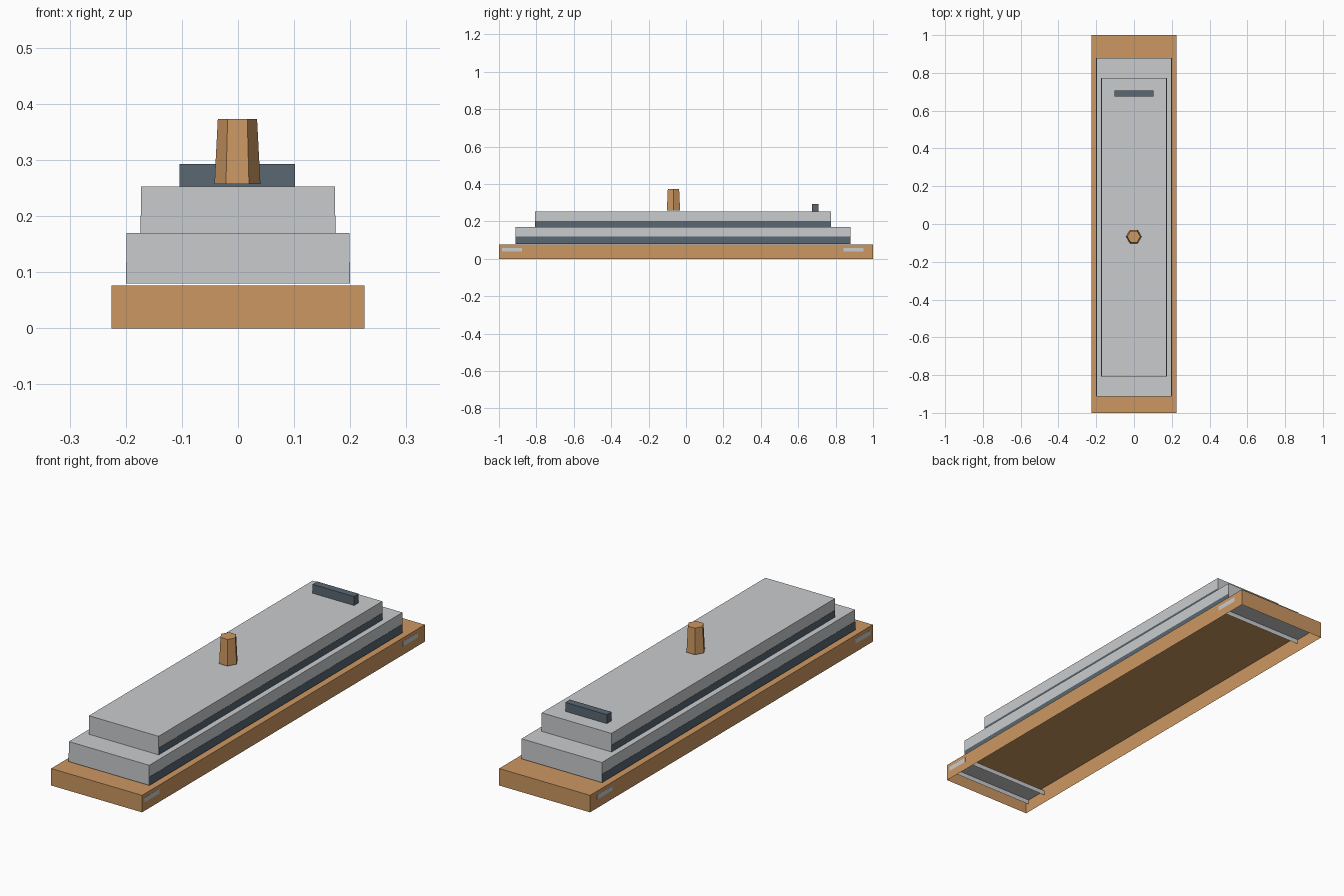
import bpy, bmesh
from mathutils import Matrix, Vector

cube = bpy.data.objects.get("Cube")
if cube:
    bpy.data.objects.remove(cube, do_unlink=True)


def material(name, rgb):
    m = bpy.data.materials.new(name)
    m.use_nodes = True
    m.diffuse_color = (*rgb, 1)
    m.node_tree.nodes["Principled BSDF"].inputs["Base Color"].default_value = (*rgb, 1)
    return m


brown = material("tan_brown", (0.60, 0.31, 0.12))
grey = material("light_grey", (0.59, 0.60, 0.61))
slate = material("dark_slate", (0.10, 0.136, 0.17))


def finish(name, bm, mat):
    mesh = bpy.data.meshes.new(name)
    bm.to_mesh(mesh)
    bm.free()
    mesh.materials.append(mat)
    obj = bpy.data.objects.new(name, mesh)
    bpy.context.collection.objects.link(obj)
    return obj


def box(name, mat, x, y, z, open_bottom=False):
    """Box from (min, max) ranges, optionally a shell without its underside."""
    bm = bmesh.new()
    size = [r[1] - r[0] for r in (x, y, z)]
    mid = Vector([(r[0] + r[1]) / 2 for r in (x, y, z)])
    bmesh.ops.create_cube(bm, size=1,
                          matrix=Matrix.Translation(mid) @ Matrix.Diagonal((*size, 1)))
    if open_bottom:
        bm.normal_update()
        under = [f for f in bm.faces if f.normal.z < -0.5]
        bmesh.ops.delete(bm, geom=under, context='FACES')
    return finish(name, bm, mat)


def tiered_deck(name, half, y, z, band_top):
    """Grey deck block with a dark window band along both sides."""
    box(name, grey, (-half, half), y, z)
    for side, s in (("left", 1), ("right", -1)):
        edges = sorted((s * (half - 0.004), s * (half + 0.001)))
        box(f"{name}_window_band_{side}", slate, edges,
            (y[0] + 0.0005, y[1] - 0.0005), (z[0], band_top))


# Hull shell, hollow underneath
box("hull", brown, (-0.225, 0.225), (-1, 1), (0, 0.076), True)

# Cross channels whose ends show as plates on the hull sides
for name, y in (("front", (-0.983, -0.877)), ("back", (0.843, 0.95))):
    box(f"{name}_cross_channel", grey, (-0.2258, 0.2258), y, (0.038, 0.059), True)

# Superstructure
tiered_deck("lower_deck", 0.199, (-0.912, 0.879), (0.08, 0.17), 0.118)
tiered_deck("upper_deck", 0.1725, (-0.808, 0.774), (0.17, 0.253), 0.201)

# Raised bar at the back of the top deck
box("rear_bar", slate, (-0.104, 0.102), (0.675, 0.708), (0.253, 0.293))

# Six-sided tapered funnel
bm = bmesh.new()
bmesh.ops.create_cone(bm, cap_ends=True, segments=6, radius1=0.041, radius2=0.035,
                      depth=0.116, matrix=Matrix.Translation((-0.001, -0.067, 0.315)))
# Turn so that corners point sideways
first = max(bm.verts, key=lambda v: v.co.x)
if abs(first.co.y + 0.067) > 0.005:
    bmesh.ops.rotate(bm, verts=bm.verts, cent=(-0.001, -0.067, 0.315),
                     matrix=Matrix.Rotation(0.5235988, 3, 'Z'))
finish("funnel", bm, brown)
